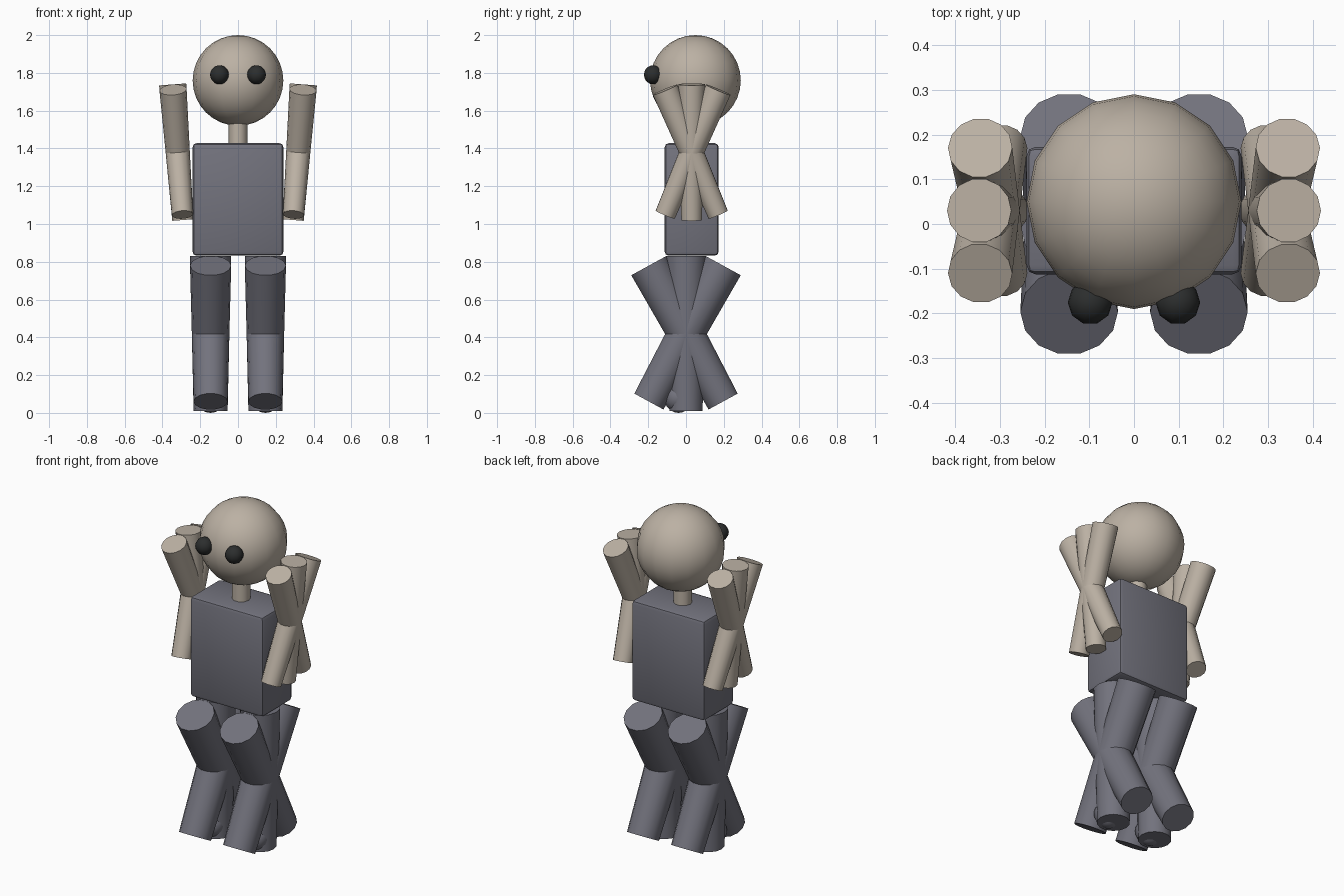
import bpy, bmesh, math
from mathutils import Matrix

if "Cube" in bpy.data.objects:
    bpy.data.objects.remove(bpy.data.objects["Cube"])


def colour(name, rgb):
    mat = bpy.data.materials.new(name)
    mat.diffuse_color = (*rgb, 1)
    mat.use_nodes = True
    mat.node_tree.nodes["Principled BSDF"].inputs["Base Color"].default_value = mat.diffuse_color
    return mat


SKIN = colour("beige", (0.50, 0.44, 0.37))
CLOTH = colour("slate", (0.17, 0.17, 0.205))
DARK = colour("black", (0.025, 0.027, 0.027))
TURN = Matrix.Rotation(math.pi / 2, 4, 'Z')  # first vertex on the x axis


def finish(bm, name, mat, loc, rot=(0, 0, 0)):
    mesh = bpy.data.meshes.new(name)
    bm.to_mesh(mesh)
    bm.free()
    mesh.materials.append(mat)
    obj = bpy.data.objects.new(name, mesh)
    bpy.context.collection.objects.link(obj)
    obj.location = loc
    obj.rotation_euler = rot
    bpy.ops.object.select_all(action='DESELECT')
    obj.select_set(True)
    bpy.context.view_layer.objects.active = obj
    bpy.ops.object.shade_smooth_by_angle(angle=math.radians(40))
    return obj


def ball(name, mat, loc, r, seg, rings):
    bm = bmesh.new()
    bmesh.ops.create_uvsphere(bm, u_segments=seg, v_segments=rings, radius=r, matrix=TURN)
    return finish(bm, name, mat, loc)


def limb(name, mat, loc, r_low, r_top, length, seg=14, rot=(0, 0, 0)):
    bm = bmesh.new()
    bmesh.ops.create_cone(bm, cap_ends=True, segments=seg, radius1=r_low,
                          radius2=r_top, depth=length, matrix=TURN)
    return finish(bm, name, mat, loc, rot)


# Torso: softly bevelled box
bm = bmesh.new()
bmesh.ops.create_cube(bm, size=1, matrix=Matrix.Diagonal((0.48, 0.285, 0.595, 1)))
bmesh.ops.bevel(bm, geom=bm.edges[:], offset=0.02, segments=2, profile=0.5, affect='EDGES')
finish(bm, "torso", CLOTH, (0, 0.03, 1.13))

# Neck and head
limb("neck", SKIN, (0, 0.03, 1.49), 0.05, 0.05, 0.16, seg=10)
ball("head", SKIN, (0, 0.05, 1.76), 0.24, 16, 16)

for side, label in ((-1, "right"), (1, "left")):
    ball(f"{label}_eye", DARK, (side * 0.098, -0.175, 1.79), 0.05, 10, 10)
    ball(f"{label}_foot", CLOTH, (side * 0.145, -0.04, 0.08), 0.08, 10, 10)
    # Overlapping swing poses of each arm and leg
    for pose, step in (("back", -1), ("middle", 0), ("front", 1)):
        limb(f"{label}_arm_{pose}", SKIN, (side * 0.319, 0.03, 1.38), 0.056, 0.072,
             0.72, rot=(step * 0.4, side * 0.075, 0))
        limb(f"{label}_leg_{pose}", CLOTH, (side * 0.145, 0, 0.42), 0.09, 0.109,
             0.82, rot=(step * 0.5, 0, 0))
